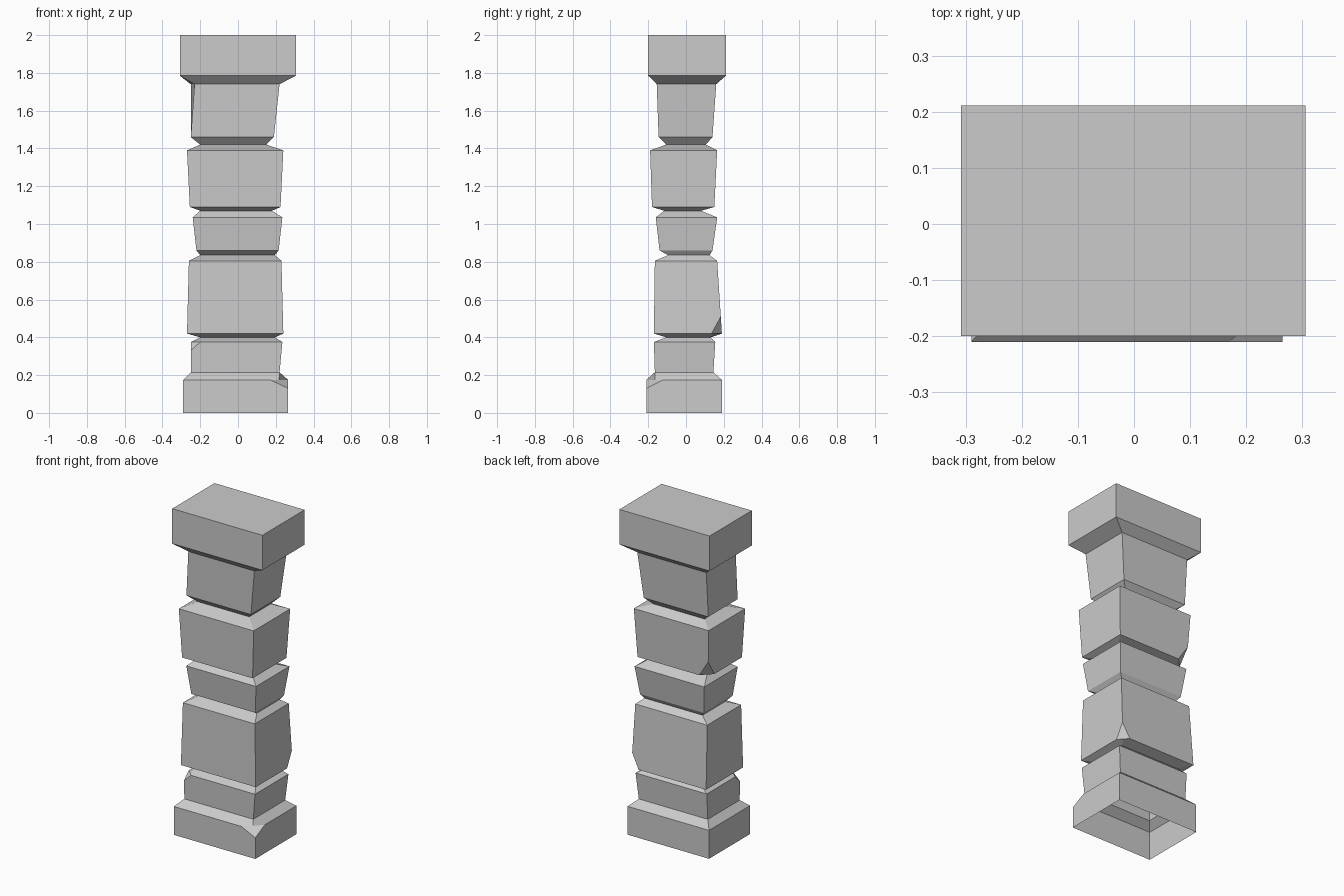
import bpy, bmesh

# Stacked-stone profile: z, x min, x max, y min, y max
RINGS = [
    (0.00, -0.29, 0.265, -0.21, 0.19),
    (0.175, -0.29, 0.265, -0.21, 0.19),
    (0.215, -0.25, 0.22, -0.165, 0.145),
    (0.375, -0.25, 0.235, -0.17, 0.155),
    (0.40, -0.20, 0.195, -0.105, 0.13),
    (0.42, -0.27, 0.24, -0.17, 0.19),
    (0.805, -0.26, 0.23, -0.165, 0.165),
    (0.835, -0.20, 0.195, -0.095, 0.125),
    (0.86, -0.22, 0.215, -0.14, 0.14),
    (1.035, -0.24, 0.235, -0.16, 0.165),
    (1.07, -0.20, 0.18, -0.115, 0.08),
    (1.09, -0.255, 0.225, -0.18, 0.15),
    (1.39, -0.27, 0.24, -0.19, 0.165),
    (1.42, -0.20, 0.15, -0.105, 0.105),
    (1.46, -0.25, 0.19, -0.145, 0.14),
    (1.74, -0.25, 0.22, -0.155, 0.16),
    (1.785, -0.308, 0.306, -0.20, 0.211),
    (2.00, -0.308, 0.306, -0.20, 0.211),
]

bm = bmesh.new()
rows = []
for z, x0, x1, y0, y1 in RINGS:
    rows.append([bm.verts.new((x, y, z)) for x, y in
                 ((x0, y0), (x1, y0), (x1, y1), (x0, y1))])
for low, high in zip(rows, rows[1:]):
    for i in range(4):
        j = (i + 1) % 4
        bm.faces.new((low[i], low[j], high[j], high[i]))
bm.faces.new(rows[-1])          # capped on top, open underneath
rows[15][0].co.x += 0.02        # slightly twisted capital corner


def chip(row, corner, step, d_prev, d_next, d_vert):
    """Knock a triangular flake off one block corner."""
    v = rows[row][corner]
    ends = ((rows[row][corner - 1], d_prev),
            (rows[row][(corner + 1) % 4], d_next),
            (rows[row + step][corner], d_vert))
    cuts = []
    for end, dist in ends:
        edge = bm.edges.get((v, end))
        cuts.append(bmesh.utils.edge_split(edge, v, dist / edge.calc_length())[1])
    for side in cuts[:2]:
        bmesh.ops.connect_verts(bm, verts=[side, cuts[2]])
    v.co = (cuts[0].co + cuts[1].co) / 2


chip(1, 1, -1, 0.095, 0.09, 0.045)   # base, front right
chip(3, 0, -1, 0.05, 0.05, 0.045)    # lower block, front left
chip(5, 2, 1, 0.055, 0.05, 0.09)     # middle block, back right
chip(11, 3, 1, 0.06, 0.06, 0.10)     # upper block, back left

bmesh.ops.recalc_face_normals(bm, faces=bm.faces[:])
mesh = bpy.data.meshes.new("stone_pillar")
bm.to_mesh(mesh)
bm.free()
pillar = bpy.data.objects.new("stone_pillar", mesh)
bpy.context.collection.objects.link(pillar)
